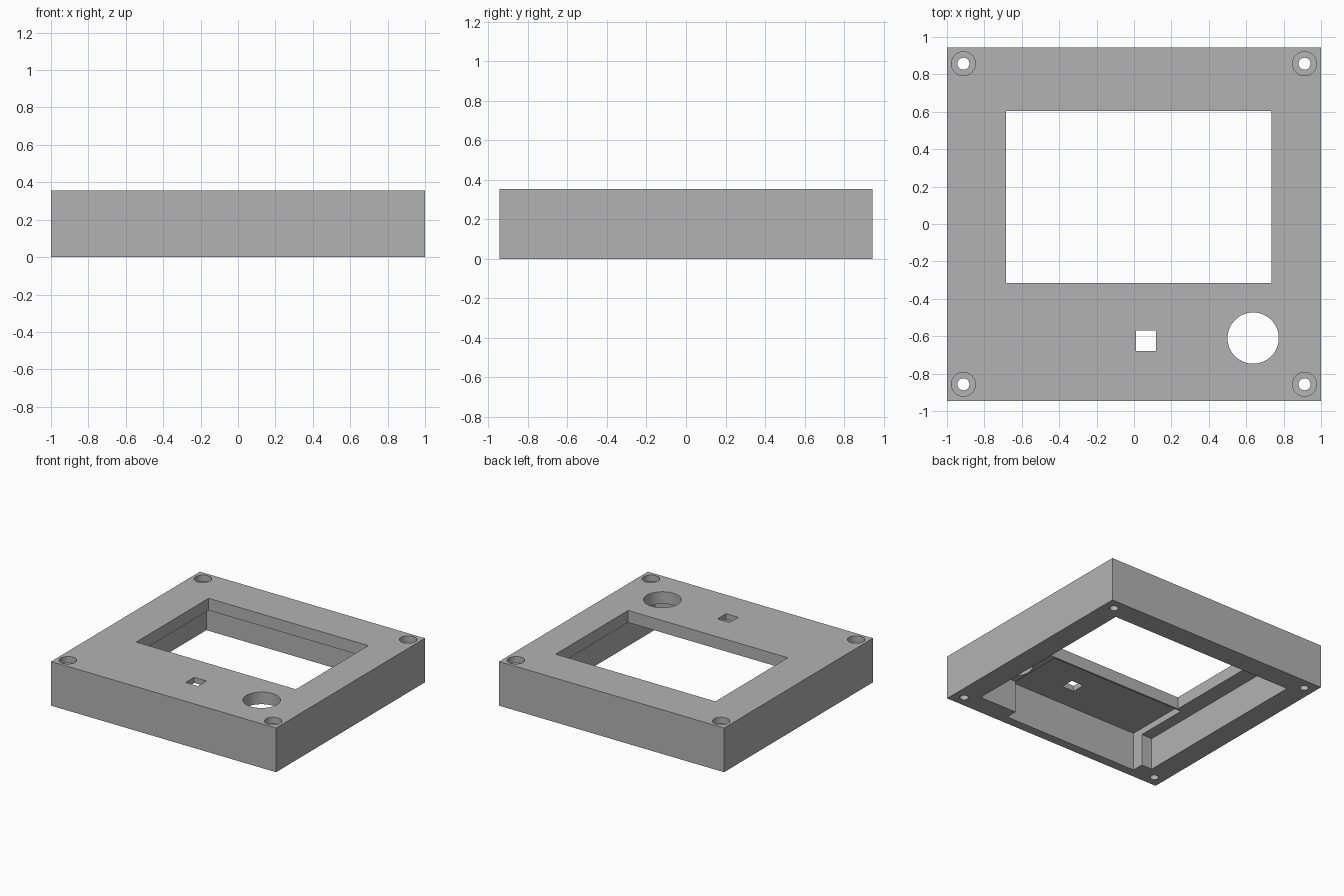
import bpy
import bmesh
from mathutils import Matrix, Vector

cube = bpy.data.objects.get("Cube")
if cube:
    bpy.data.objects.remove(cube, do_unlink=True)

HEIGHT = 0.355
CEILING = 0.258   # underside of the face plate
OVER = 0.1        # cutter overshoot

grey = bpy.data.materials.new("plain grey")
grey.use_nodes = True
colour = (0.45, 0.45, 0.45, 1)
grey.diffuse_color = colour
grey.node_tree.nodes["Principled BSDF"].inputs["Base Color"].default_value = colour


def make_object(name, bm):
    mesh = bpy.data.meshes.new(name)
    bm.to_mesh(mesh)
    bm.free()
    obj = bpy.data.objects.new(name, mesh)
    bpy.context.collection.objects.link(obj)
    mesh.materials.append(grey)
    return obj


def box(name, x, y, z):
    bm = bmesh.new()
    low, high = (Vector(p) for p in zip(x, y, z))
    matrix = Matrix.Translation((low + high) / 2) @ Matrix.Diagonal((high - low).to_4d())
    bmesh.ops.create_cube(bm, size=1, matrix=matrix)
    return make_object(name, bm)


def cylinder(name, x, y, radius, z):
    bm = bmesh.new()
    bmesh.ops.create_cone(bm, cap_ends=True, segments=48, radius1=radius, radius2=radius,
                          depth=z[1] - z[0],
                          matrix=Matrix.Translation((x, y, sum(z) / 2)))
    return make_object(name, bm)


def cut(target, cutter):
    mod = target.modifiers.new("cut", 'BOOLEAN')
    mod.operation = 'DIFFERENCE'
    mod.solver = 'EXACT'
    mod.object = cutter
    bpy.context.view_layer.objects.active = target
    bpy.ops.object.modifier_apply(modifier=mod.name)
    bpy.data.objects.remove(cutter, do_unlink=True)


# Outer block of the enclosure
case = box("enclosure_cover", (-1, 1), (-0.945, 0.945), (0, HEIGHT))
through = (-OVER, HEIGHT + OVER)

# Hollow underside, with a deeper circuit board pocket at the front
cut(case, box("cavity", (-0.82, 0.82), (-0.775, 0.77), (-OVER, CEILING)))
cut(case, box("board_pocket", (-0.725, 0.485), (-0.87, -0.33), (-OVER, 0.31)))

# Display window, small square opening and round control opening
cut(case, box("display_window", (-0.685, 0.735), (-0.315, 0.605), through))
cut(case, box("square_opening", (0.01, 0.118), (-0.678, -0.57), through))
cut(case, cylinder("round_opening", 0.637, -0.61, 0.137, through))

# Counterbored screw holes in the corners
for x in (-0.912, 0.912):
    for y in (-0.857, 0.857):
        cut(case, cylinder("screw_hole", x, y, 0.032, through))
        cut(case, cylinder("screw_head_recess", x, y, 0.064, (HEIGHT - 0.05, HEIGHT + OVER)))

# Smooth round walls, sharp edges elsewhere
bpy.ops.object.select_all(action='DESELECT')
case.select_set(True)
bpy.context.view_layer.objects.active = case
bpy.ops.object.shade_smooth_by_angle(angle=0.52)
